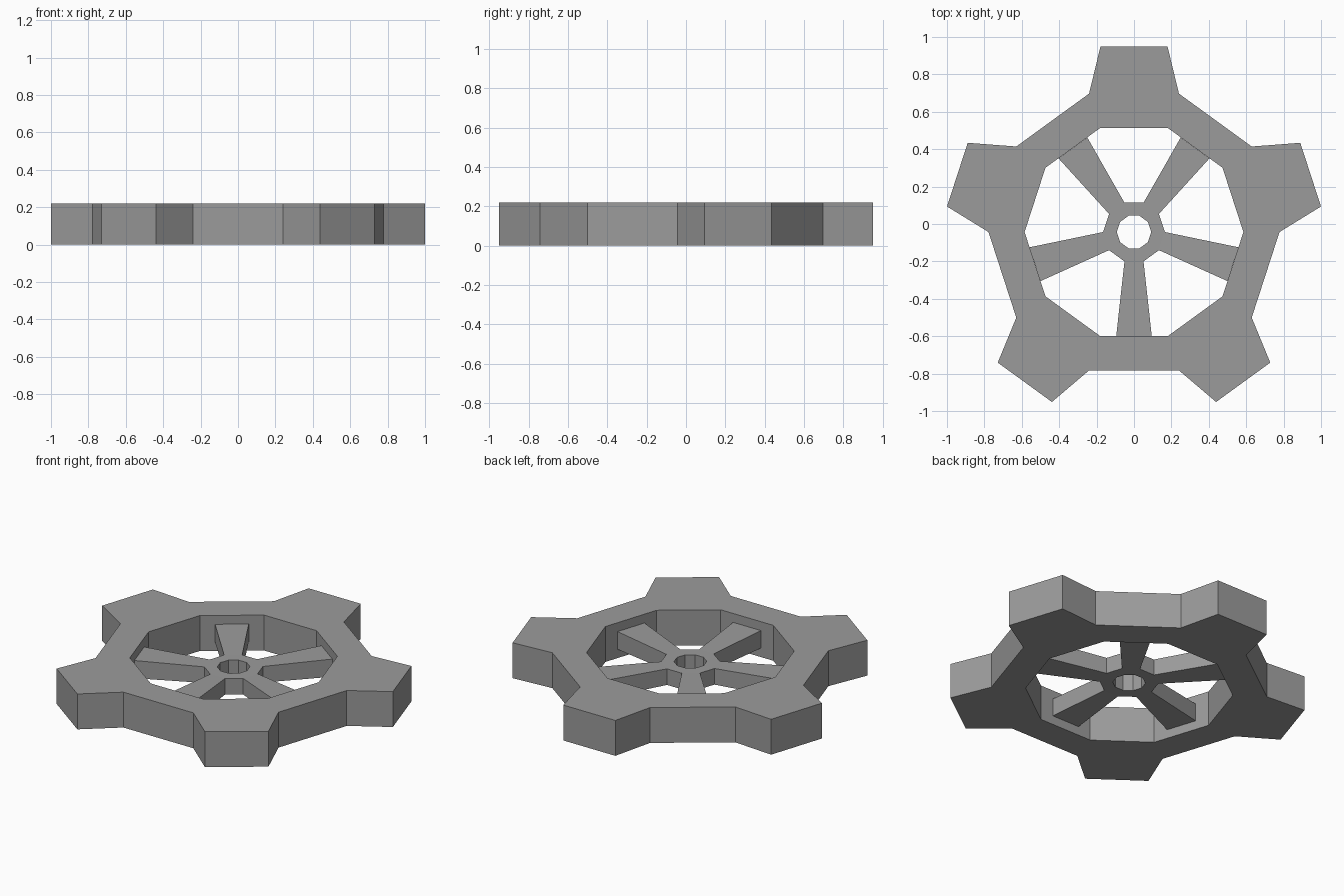
import bpy, bmesh, math
from mathutils import Vector

if "Cube" in bpy.data.objects:
    bpy.data.objects.remove(bpy.data.objects["Cube"])

CY = -0.043   # wheel axis, offset so the bounds are centred
SIDES = 10

# Dark grey metal
metal = bpy.data.materials.new("dark_grey")
metal.diffuse_color = (0.33, 0.33, 0.33, 1)
metal.use_nodes = True
metal.node_tree.nodes["Principled BSDF"].inputs["Base Color"].default_value = metal.diffuse_color


def spoked_ring(name, r_in, r_out, z0, z1, first, reach, half_w, z0_end, z1_end):
    """Ten-sided ring; every other outer side is drawn out to a given reach."""
    bm = bmesh.new()

    def loop(r, z):
        return [bm.verts.new((r * math.cos(math.radians(72 + 36 * i)),
                              CY + r * math.sin(math.radians(72 + 36 * i)), z))
                for i in range(SIDES)]

    ib, it, ob, ot = loop(r_in, z0), loop(r_in, z1), loop(r_out, z0), loop(r_out, z1)
    for i in range(SIDES):
        j = (i + 1) % SIDES
        bm.faces.new((it[i], ot[i], ot[j], it[j]))
        bm.faces.new((ib[j], ob[j], ob[i], ib[i]))
        bm.faces.new((it[j], ib[j], ib[i], it[i]))
        if i % 2 != first:
            bm.faces.new((ob[i], ob[j], ot[j], ot[i]))
            continue
        # tooth or spoke growing from this side
        a = math.radians(90 + 36 * i)
        out = Vector((math.cos(a), math.sin(a), 0))
        side = Vector((-math.sin(a), math.cos(a), 0))
        tip = Vector((0, CY, 0)) + out * reach
        near = [ob[i], ob[j], ot[j], ot[i]]
        far = [bm.verts.new(tip + side * s * half_w + Vector((0, 0, z)))
               for s, z in ((-1, z0_end), (1, z0_end), (1, z1_end), (-1, z1_end))]
        for k in range(4):
            m = (k + 1) % 4
            bm.faces.new((near[k], near[m], far[m], far[k]))
        bm.faces.new(far)
    bmesh.ops.recalc_face_normals(bm, faces=bm.faces[:])
    mesh = bpy.data.meshes.new(name)
    bm.to_mesh(mesh)
    bm.free()
    mesh.materials.append(metal)
    obj = bpy.data.objects.new(name, mesh)
    bpy.context.collection.objects.link(obj)
    return obj


# Thick outer rim with five teeth
spoked_ring("toothed_rim", 0.585, 0.778, 0.0, 0.22, 0, 0.993, 0.179, 0.0, 0.22)

# Thinner hub with five flaring spokes that meet the rim's inner flats
spoked_ring("hub_and_spokes", 0.092, 0.165, 0.06, 0.16, 1, 0.556, 0.095, 0.055, 0.165)
